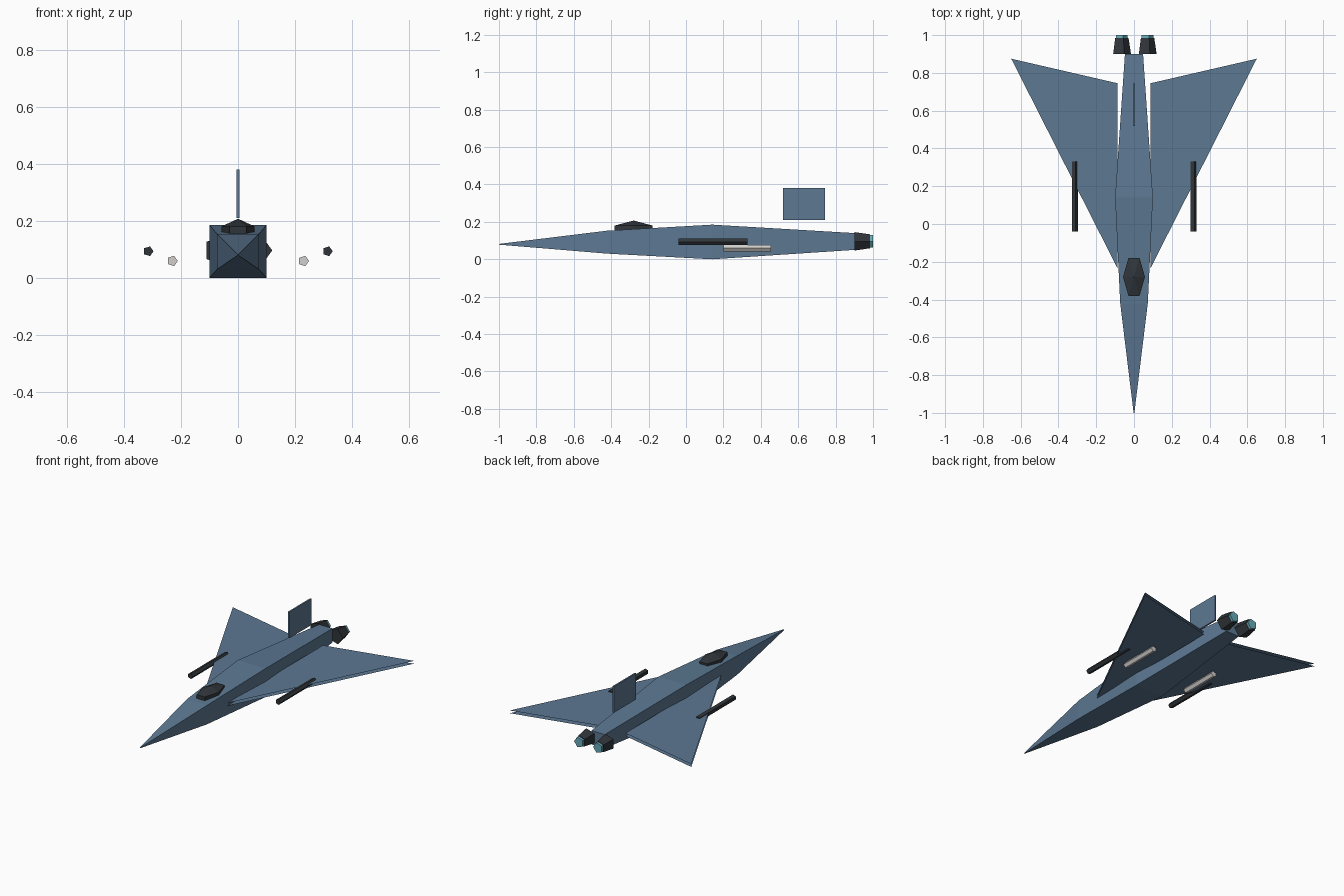
import bpy
import bmesh
from math import sin, cos, pi

default = bpy.data.objects.get("Cube")
if default:
    bpy.data.objects.remove(default, do_unlink=True)


def material(name, rgb):
    m = bpy.data.materials.new(name)
    m.use_nodes = True
    m.diffuse_color = (*rgb, 1)
    bsdf = next(n for n in m.node_tree.nodes if n.type == 'BSDF_PRINCIPLED')
    bsdf.inputs["Base Color"].default_value = (*rgb, 1)
    return m


BLUE = material("steel blue", (0.107, 0.188, 0.29))
DARK = material("charcoal", (0.03, 0.036, 0.042))
GREY = material("light grey", (0.64, 0.63, 0.61))
CYAN = material("engine cyan", (0.14, 0.41, 0.49))


def finish(name, bm, mat, fix_normals=True):
    if fix_normals:
        bmesh.ops.recalc_face_normals(bm, faces=bm.faces)
    mesh = bpy.data.meshes.new(name)
    bm.to_mesh(mesh)
    bm.free()
    mesh.materials.append(mat)
    obj = bpy.data.objects.new(name, mesh)
    bpy.context.scene.collection.objects.link(obj)
    return obj


def loft(name, rings, mat):
    """Skin a closed, capped body through equal-sized rings of points."""
    bm = bmesh.new()
    loops = [[bm.verts.new(p) for p in ring] for ring in rings]
    n = len(loops[0])
    for a, b in zip(loops, loops[1:]):
        for i in range(n):
            j = (i + 1) % n
            bm.faces.new((a[i], a[j], b[j], b[i]))
    bm.faces.new(loops[0])
    bm.faces.new(loops[-1])
    return finish(name, bm, mat)


def tube(name, x, z, y0, y1, r0, r1, mat, sides=5):
    """Faceted tube along y, one corner pointing to +x."""
    angles = [2 * pi * i / sides for i in range(sides)]
    rings = [[(x + r * cos(a), y, z + r * sin(a)) for a in angles]
             for y, r in ((y0, r0), (y1, r1))]
    return loft(name, rings, mat)


# Fuselage: rectangular sections (y, half width, bottom, top)
sections = [(-1.0, 0.002, 0.078, 0.082), (-0.42, 0.073, 0.03, 0.153),
            (0.14, 0.1, 0.0, 0.185), (0.9, 0.048, 0.05, 0.14)]
loft("fuselage", [[(-w, y, b), (w, y, b), (w, y, t), (-w, y, t)]
                  for y, w, b, t in sections], BLUE)

# Canopy: six-sided, three-band dome sunk into the fuselage
bm = bmesh.new()
bmesh.ops.create_uvsphere(bm, u_segments=6, v_segments=3, radius=1)
widest = max(v.co.x for v in bm.verts)
across_x = widest > max(v.co.y for v in bm.verts)
for v in bm.verts:
    px, py = (v.co.x, v.co.y) if across_x else (v.co.y, -v.co.x)
    v.co = (px * 0.067, -0.28 + py * 0.135, 0.153 + v.co.z * 0.054)
finish("canopy", bm, DARK)

# Tail fin
bm = bmesh.new()
bmesh.ops.create_cube(bm, size=1)
bmesh.ops.scale(bm, verts=bm.verts, vec=(0.01, 0.225, 0.17))
bmesh.ops.translate(bm, verts=bm.verts, vec=(0, 0.632, 0.295))
finish("tail_fin", bm, BLUE)

for side, s in (("left", 1), ("right", -1)):
    # Delta wing: upper and lower skins with open edges
    bm = bmesh.new()
    for z, up in ((0.1, True), (0.082, False)):
        outline = [(0.087, -0.235), (0.65, 0.875), (0.087, 0.745)]
        face = bm.faces.new([bm.verts.new((s * x, y, z)) for x, y in outline])
        face.normal_update()
        if (face.normal.z > 0) != up:
            face.normal_flip()
    finish(side + "_wing", bm, BLUE, fix_normals=False)

    # Under-wing stores and engines
    tube(side + "_gun_pod", s * 0.314, 0.093, -0.04, 0.33, 0.018, 0.018, DARK)
    tube(side + "_missile", s * 0.23, 0.059, 0.2, 0.455, 0.019, 0.019, GREY)
    tube(side + "_nozzle", s * 0.068, 0.096, 0.9, 0.985, 0.052, 0.039, DARK)
    tube(side + "_exhaust", s * 0.068, 0.096, 0.97, 1.0, 0.036, 0.034, CYAN)
